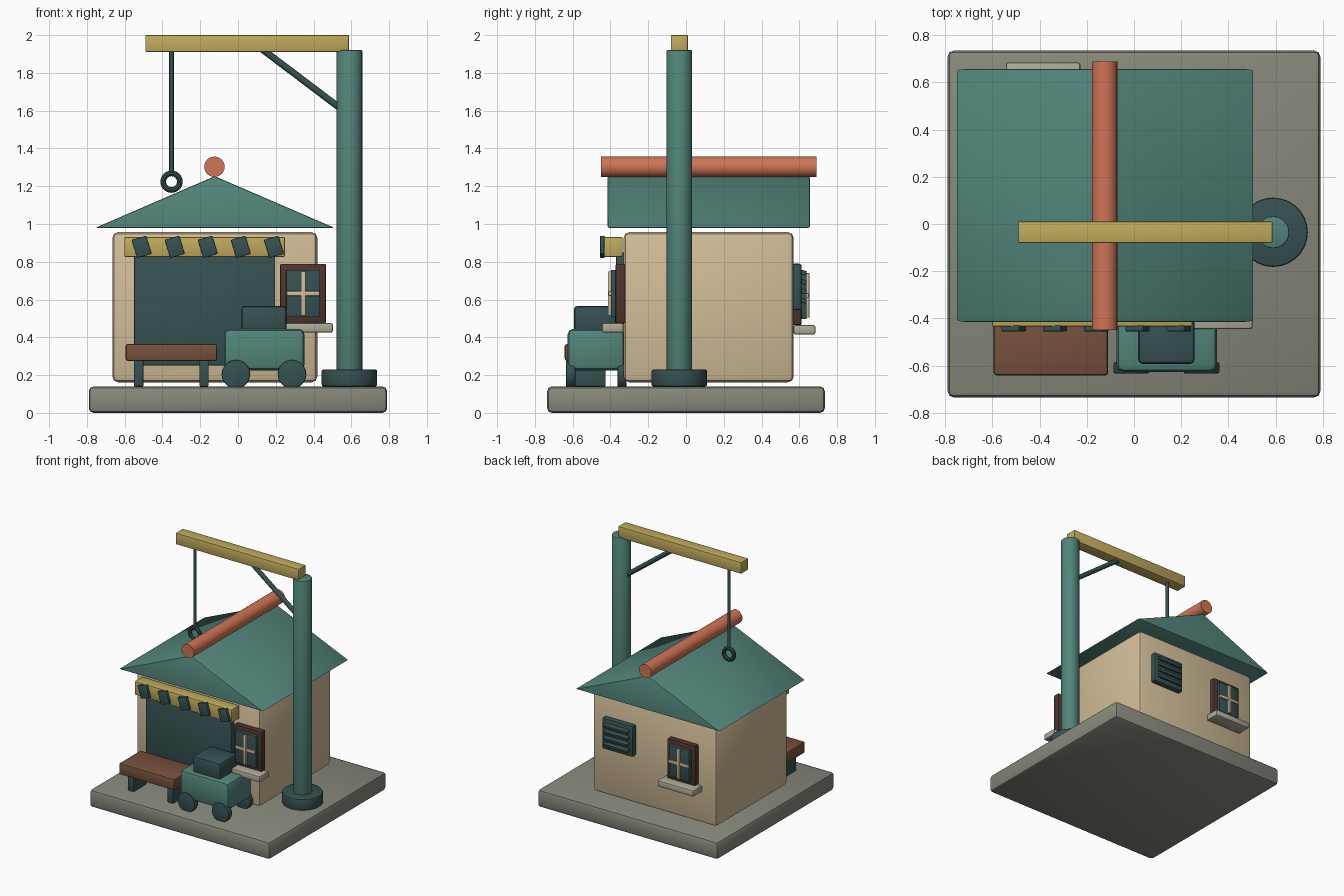
import bpy
import math
from mathutils import Vector

cube = bpy.data.objects.get("Cube")
if cube:
    bpy.data.objects.remove(cube, do_unlink=True)


def material(name, hex_code):
    """Flat material from an sRGB hex code, stored as linear values."""
    rgb = [int(hex_code[i:i + 2], 16) / 255 for i in (0, 2, 4)]
    lin = [c / 12.92 if c < 0.04 else ((c + 0.055) / 1.055) ** 2.4 for c in rgb]
    m = bpy.data.materials.new(name)
    m.use_nodes = True
    m.diffuse_color = (*lin, 1)
    m.node_tree.nodes["Principled BSDF"].inputs["Base Color"].default_value = (*lin, 1)
    return m


STONE = material("stone grey", "87897c")
CREAM = material("cream plaster", "d2bd98")
TEAL = material("teal paint", "52857b")
DARK = material("dark teal", "365152")
YELLOW = material("mustard yellow", "c2ab5c")
ORANGE = material("terracotta", "d07555")
BROWN = material("wood brown", "77503d")
UMBER = material("dark brown", "4f342d")
SILL = material("pale stone", "aeab98")


def finish(ob, name, mat, bevel=0.0, segments=2):
    """Name, colour, bevel and smooth the curved parts of an object."""
    ob.name = name
    ob.data.materials.clear()
    ob.data.materials.append(mat)
    bpy.ops.object.select_all(action="DESELECT")
    ob.select_set(True)
    bpy.context.view_layer.objects.active = ob
    if bevel:
        mod = ob.modifiers.new("soft edges", "BEVEL")
        mod.width = bevel
        mod.segments = segments
        mod.limit_method = "ANGLE"
        bpy.ops.object.modifier_apply(modifier=mod.name)
    bpy.ops.object.shade_smooth_by_angle(angle=math.radians(35))
    return ob


def box(name, mat, x, y, z, bevel=0.0, tilt=(0, 0, 0)):
    """Box from (min, max) pairs, turned about its own centre."""
    spans = (x, y, z)
    bpy.ops.mesh.primitive_cube_add(size=1, location=[sum(s) / 2 for s in spans])
    ob = bpy.context.object
    ob.scale = [s[1] - s[0] for s in spans]
    bpy.ops.object.transform_apply(location=False, rotation=False, scale=True)
    ob.rotation_euler = tilt
    return finish(ob, name, mat, bevel)


def rod(name, mat, start, end, radius, sides=24, bevel=0.0):
    """Cylinder between two points."""
    a, b = Vector(start), Vector(end)
    bpy.ops.mesh.primitive_cylinder_add(
        vertices=sides, radius=radius, depth=(b - a).length, location=(a + b) / 2)
    ob = bpy.context.object
    ob.rotation_euler = (b - a).to_track_quat("Z", "Y").to_euler()
    return finish(ob, name, mat, bevel)


def around(centre, width):
    return (centre - width / 2, centre + width / 2)


# Base slab and walls
box("base_slab", STONE, (-0.79, 0.79), (-0.735, 0.735), (0, 0.14), 0.025)
box("walls", CREAM, (-0.665, 0.42), (-0.33, 0.57), (0.162, 0.957), 0.03)

# Gable roof: a triangle extruded from front to back
profile = [(-0.755, 0.98), (0.51, 0.98), (-0.123, 1.253)]
verts = [(x, y, z) for y in (-0.415, 0.657) for x, z in profile]
faces = [(0, 1, 2), (5, 4, 3), (0, 3, 4, 1), (1, 4, 5, 2), (2, 5, 3, 0)]
mesh = bpy.data.meshes.new("roof")
mesh.from_pydata(verts, [], faces)
roof = bpy.data.objects.new("roof", mesh)
bpy.context.collection.objects.link(roof)
finish(roof, "roof", TEAL, 0.008)
rod("roof_ridge", ORANGE, (-0.125, -0.45, 1.303), (-0.125, 0.69, 1.303), 0.054)

# Shop opening and awning with slanted stripes
box("shop_opening", DARK, (-0.55, 0.197), (-0.37, -0.32), (0.25, 0.85), 0.008)
box("awning", YELLOW, (-0.602, 0.248), (-0.435, -0.335), (0.825, 0.932), 0.008)
for i in range(5):
    box(f"awning_stripe_{i + 1}", DARK, around(-0.51 + i * 0.175, 0.08),
        (-0.455, -0.43), around(0.879, 0.1), 0.004, (0, math.radians(-17), 0))


# Windows: frame, glass, cross bars and sill
def window(name, cx, wall, side, cz):
    def depth(inner, outer):
        return tuple(sorted((wall + side * inner, wall + side * outer)))
    box(name + "_frame", UMBER, around(cx, 0.243), depth(-0.01, 0.042), around(cz, 0.315), 0.008)
    box(name + "_glass", DARK, around(cx, 0.18), depth(0.03, 0.068), around(cz, 0.25), 0.004)
    box(name + "_upright_bar", CREAM, around(cx, 0.024), depth(0.06, 0.083), around(cz, 0.235), 0.003)
    box(name + "_cross_bar", CREAM, around(cx, 0.175), depth(0.06, 0.08), around(cz, 0.024), 0.003)
    box(name + "_sill", SILL, around(cx, 0.315), depth(0, 0.115), around(cz - 0.182, 0.05), 0.01)


window("front_window", 0.345, -0.33, -1, 0.632)
window("back_window", -0.385, 0.57, 1, 0.622)

# Louvred vent on the back wall
box("vent_frame", DARK, around(0.175, 0.27), (0.56, 0.612), (0.545, 0.79), 0.012)
for i in range(4):
    box(f"vent_slat_{i + 1}", DARK, around(0.175, 0.215), (0.605, 0.638),
        around(0.593 + i * 0.05, 0.024), 0.004, (math.radians(-15), 0, 0))

# Bench
box("bench_seat", BROWN, (-0.595, -0.11), (-0.642, -0.37), (0.275, 0.365), 0.012)
for side, x in (("right", -0.526), ("left", -0.18)):
    box(f"bench_leg_{side}", DARK, around(x, 0.05), (-0.59, -0.425), (0.14, 0.285), 0.005)

# Small cart
box("cart_body", TEAL, (-0.075, 0.352), (-0.627, -0.325), (0.225, 0.445), 0.03)
box("cart_cab", DARK, (0.018, 0.257), (-0.593, -0.37), (0.425, 0.567), 0.018)
for end, y in (("front", -0.61), ("back", -0.338)):
    for side, x in (("right", -0.011), ("left", 0.286)):
        rod(f"cart_{end}_wheel_{side}", DARK, (x, y - 0.024, 0.205),
            (x, y + 0.024, 0.205), 0.076, 20, 0.008)

# Crane: foot, post, beam, brace, cable and ring
PX, PY = 0.59, -0.035
rod("crane_foot", DARK, (PX, PY, 0.14), (PX, PY, 0.23), 0.147, 28, 0.01)
rod("crane_post", TEAL, (PX, PY, 0.2), (PX, PY, 1.92), 0.068, 24, 0.005)
box("crane_beam", YELLOW, (-0.49, 0.587), around(PY, 0.09), (1.911, 2.0), 0.004)
rod("crane_brace", DARK, (0.115, PY, 1.935), (0.565, PY, 1.595), 0.018, 12)
rod("crane_cable", DARK, (-0.352, PY, 1.27), (-0.352, PY, 1.92), 0.012, 12)
bpy.ops.mesh.primitive_torus_add(
    major_segments=24, minor_segments=10, major_radius=0.044, minor_radius=0.015,
    location=(-0.352, PY, 1.224), rotation=(math.pi / 2, 0, 0))
finish(bpy.context.object, "crane_ring", DARK)
